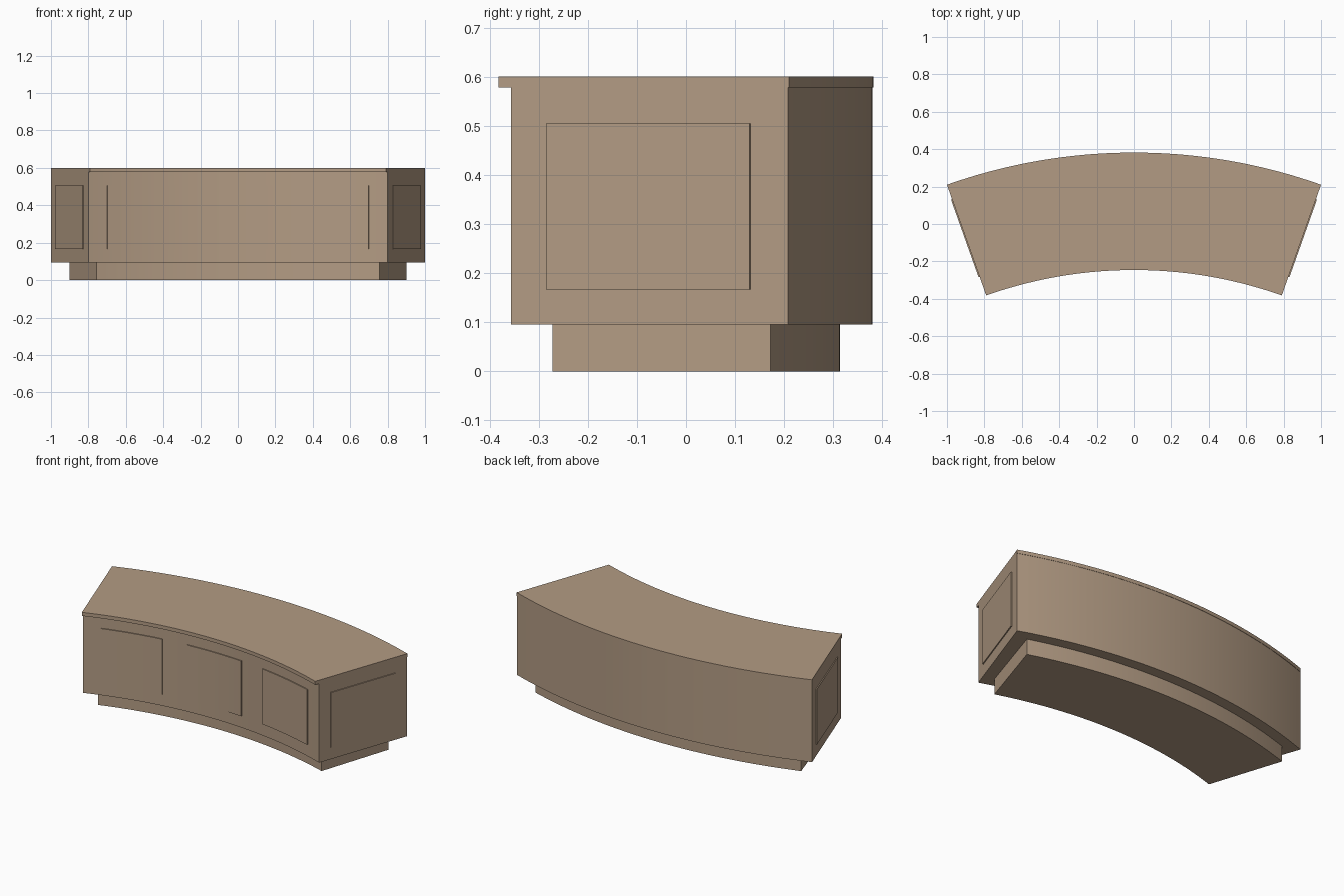
import bpy, bmesh, math
from mathutils import Matrix

if "Cube" in bpy.data.objects:
    bpy.data.objects.remove(bpy.data.objects["Cube"])

CY = -2.611                 # centre of the curve on the y axis
HALF = math.radians(19.52)  # half sweep of the counter

wood = bpy.data.materials.new("tan_wood")
wood.diffuse_color = (0.45, 0.33, 0.23, 1)
wood.use_nodes = True
wood.node_tree.nodes["Principled BSDF"].inputs["Base Color"].default_value = wood.diffuse_color


def finish(name, bm):
    bmesh.ops.recalc_face_normals(bm, faces=bm.faces)
    me = bpy.data.meshes.new(name)
    bm.to_mesh(me)
    bm.free()
    me.materials.append(wood)
    ob = bpy.data.objects.new(name, me)
    bpy.context.collection.objects.link(ob)
    bpy.ops.object.select_all(action='DESELECT')
    ob.select_set(True)
    bpy.context.view_layer.objects.active = ob
    bpy.ops.object.shade_smooth_by_angle(angle=math.radians(20))
    return ob


def arc_block(name, r0, r1, a0, a1, z0, z1, segs):
    """Closed block swept along an arc about (0, CY)."""
    bm = bmesh.new()
    rings = []
    for i in range(segs + 1):
        a = a0 + (a1 - a0) * i / segs
        rings.append([bm.verts.new((r * math.sin(a), CY + r * math.cos(a), z))
                      for r, z in ((r0, z0), (r1, z0), (r1, z1), (r0, z1))])
    for p, q in zip(rings, rings[1:]):
        for k in range(4):
            n = (k + 1) % 4
            bm.faces.new((p[k], p[n], q[n], q[k]))
    bm.faces.new(rings[0])
    bm.faces.new(rings[-1])
    return finish(name, bm)


# Recessed plinth, main body and overhanging top
pa = math.radians(17.93)
arc_block("plinth", 2.4585, 2.925, -pa, pa, 0, 0.095, 36)
arc_block("body", 2.3915, 2.991, -HALF, HALF, 0.095, 0.578, 36)
arc_block("counter_top", 2.365, 2.993, -HALF, HALF, 0.578, 0.6, 36)

# Three raised curved panels on the front
w = math.radians(4.42)
for label, deg in (("left", -12.6), ("middle", 0), ("right", 12.6)):
    c = math.radians(deg)
    arc_block("front_panel_" + label, 2.3855, 2.40, c - w, c + w, 0.167, 0.505, 8)

# One raised flat panel on each end
for label, s in (("left", -1), ("right", 1)):
    bm = bmesh.new()
    bmesh.ops.create_cube(bm, size=1)
    place = (Matrix.Translation((0, CY, 0)) @ Matrix.Rotation(-s * HALF, 4, 'Z')
             @ Matrix.Translation((0, 2.69, 0.336))
             @ Matrix.Diagonal((0.012, 0.44, 0.338, 1)))
    bmesh.ops.transform(bm, matrix=place, verts=bm.verts)
    finish("end_panel_" + label, bm)
